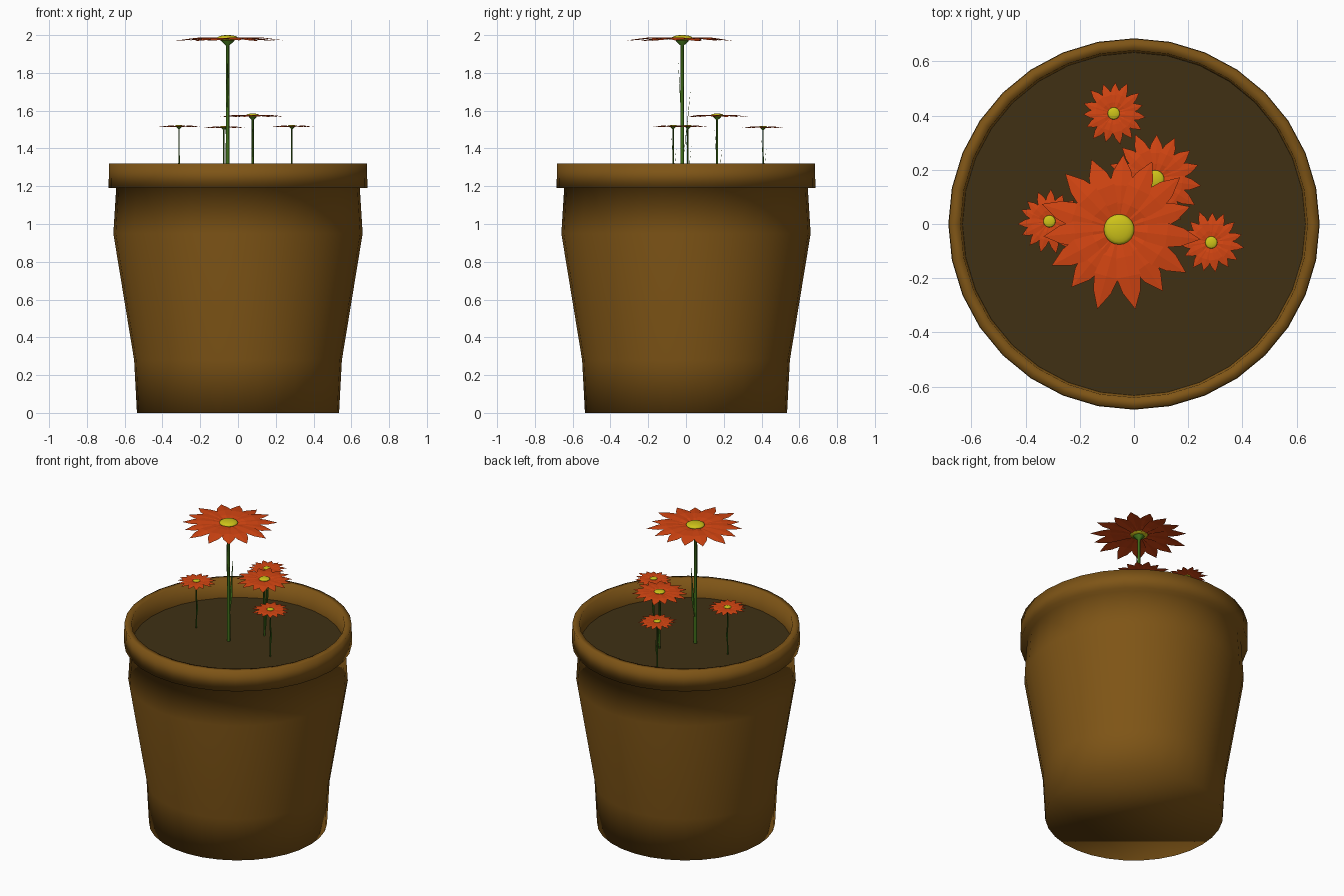
import bpy, bmesh, math, random
from mathutils import Matrix, Vector

if "Cube" in bpy.data.objects:
    bpy.data.objects.remove(bpy.data.objects["Cube"])

random.seed(4)

def mat(name, rgb):
    m = bpy.data.materials.new(name)
    m.diffuse_color = (*rgb, 1)
    m.use_nodes = True
    m.node_tree.nodes["Principled BSDF"].inputs["Base Color"].default_value = m.diffuse_color
    return m

CLAY = mat("clay", (0.21, 0.09, 0.008))
SOIL = mat("soil", (0.05, 0.03, 0.007))
GREEN = mat("green", (0.05, 0.16, 0.01))
ORANGE = mat("orange", (0.66, 0.06, 0.006))
YELLOW = mat("yellow", (0.62, 0.55, 0.01))

def finish(name, bm, material, smooth=True, M=None):
    if M is not None:
        bm.transform(M)
    me = bpy.data.meshes.new(name)
    bm.to_mesh(me)
    bm.free()
    for p in me.polygons:
        p.use_smooth = smooth
    me.materials.append(material)
    ob = bpy.data.objects.new(name, me)
    bpy.context.collection.objects.link(ob)
    return ob

def lathe(profile, n):
    bm = bmesh.new()
    rings = [[bm.verts.new((r * math.cos(2 * math.pi * i / n),
                            r * math.sin(2 * math.pi * i / n), z)) for i in range(n)]
             for r, z in profile]
    for a, b in zip(rings, rings[1:]):
        for i in range(n):
            j = (i + 1) % n
            bm.faces.new((a[i], a[j], b[j], b[i]))
    return bm, rings

# Pot: closed base, flared body, overhanging rim, inner wall
bm, rings = lathe([(0.535, 0), (0.55, 0.28), (0.66, 0.95), (0.645, 1.19),
                   (0.685, 1.19), (0.683, 1.32), (0.64, 1.32), (0.632, 1.19)], 32)
bm.faces.new(list(reversed(rings[0])))
finish("pot", bm, CLAY)

# Soil disc
bm = bmesh.new()
bmesh.ops.create_circle(bm, cap_ends=True, segments=32, radius=0.636,
                        matrix=Matrix.Translation((0, 0, 1.2)))
finish("soil", bm, SOIL, False)

# Petal outline: distance from centre, half width, height
PETAL = [(0.02, 0.010, 0.776), (0.10, 0.032, 0.784), (0.17, 0.045, 0.784),
         (0.225, 0.034, 0.777)]

def petals(count=15):
    bm = bmesh.new()
    for k in range(count):
        R = Matrix.Rotation(math.radians(88) + 2 * math.pi * k / count
                            + random.uniform(-0.04, 0.04), 4, 'Z')
        s = random.uniform(0.94, 1.06)
        dz = 0.002 * (k % 3)
        v = lambda x, y, z: bm.verts.new(R @ Vector((x * s, y, z + dz)))
        rows = [(v(r, -w, z - 0.003), v(r, 0, z), v(r, w, z - 0.003)) for r, w, z in PETAL]
        tip = v(0.29, 0, 0.768)
        for a, b in zip(rows, rows[1:]):
            bm.faces.new((a[0], b[0], b[1], a[1]))
            bm.faces.new((a[1], b[1], b[2], a[2]))
        bm.faces.new((rows[-1][0], tip, rows[-1][1]))
        bm.faces.new((rows[-1][1], tip, rows[-1][2]))
    return bm

def blade(bm, base, tip, width):
    # Narrow leaf with a folded middle
    b, t = Vector(base), Vector(tip)
    m = b.lerp(t, 0.4)
    side = Vector((width, 0.004, 0))
    p = [bm.verts.new(c) for c in (b, m + side, t, m - Vector((width, -0.004, 0)), m)]
    for i in range(4):
        bm.faces.new((p[i], p[(i + 1) % 4], p[4]))

def flower(name, x, y, z, s):
    M = Matrix.Translation((x, y, z)) @ Matrix.Scale(s, 4)
    # Stem widening into the cup under the petals
    bm, _ = lathe([(0.011, 0), (0.009, 0.4), (0.009, 0.745), (0.034, 0.768), (0.034, 0.777)], 8)
    finish(name + "_stem", bm, GREEN, True, M)
    bm = bmesh.new()
    blade(bm, (0, 0.005, 0.14), (0, 0.045, 0.522), 0.011)
    blade(bm, (0, -0.005, 0.34), (0, -0.022, 0.665), 0.009)
    finish(name + "_leaves", bm, GREEN, False, M)
    finish(name + "_petals", petals(), ORANGE, False, M)
    # Flattened seed head
    bm = bmesh.new()
    bmesh.ops.create_uvsphere(bm, u_segments=20, v_segments=10, radius=0.056,
                              matrix=Matrix.Translation((0, 0, 0.784))
                              @ Matrix.Diagonal((1, 1, 0.29, 1)))
    finish(name + "_centre", bm, YELLOW, True, M)

flower("tall_flower", -0.055, -0.02, 1.2, 1)
flower("middle_flower", 0.078, 0.165, 1.105, 0.6)
flower("small_flower_left", -0.312, 0.01, 1.205, 0.4)
flower("small_flower_right", 0.285, -0.068, 1.205, 0.4)
flower("small_flower_back", -0.075, 0.408, 1.2, 0.4)
